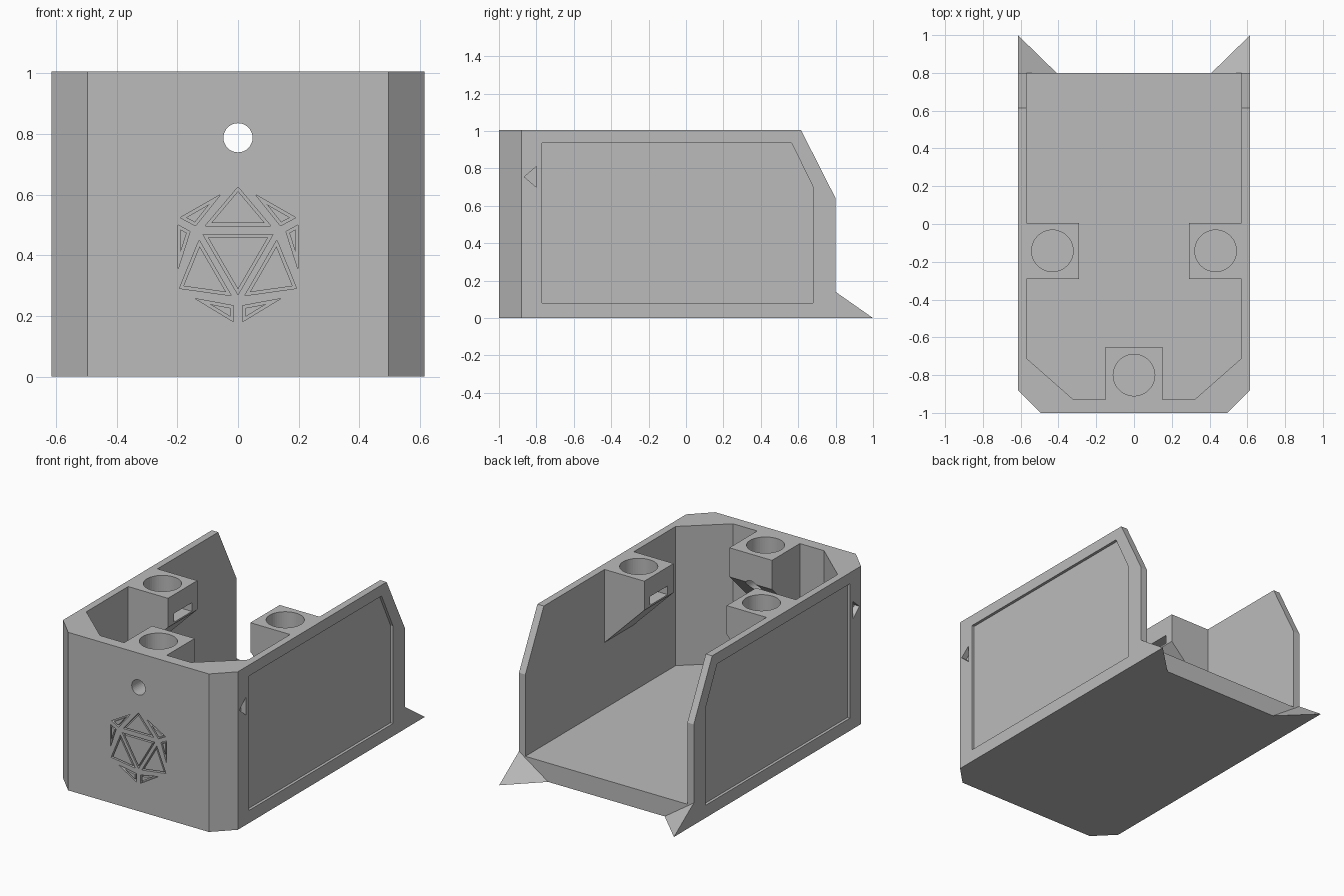
import bpy, bmesh, math
from mathutils import Vector

if "Cube" in bpy.data.objects:
    bpy.data.objects.remove(bpy.data.objects["Cube"], do_unlink=True)

grey = bpy.data.materials.new("plain_grey")
grey.use_nodes = True
grey.diffuse_color = (0.5, 0.5, 0.5, 1)
grey.node_tree.nodes["Principled BSDF"].inputs["Base Color"].default_value = (0.5, 0.5, 0.5, 1)

PLACE = {
    "x": lambda u, v, t: (t, u, v),
    "y": lambda u, v, t: (u, t, v),
    "z": lambda u, v, t: (u, v, t),
}


def add_object(name, bm):
    bmesh.ops.recalc_face_normals(bm, faces=bm.faces)
    mesh = bpy.data.meshes.new(name)
    bm.to_mesh(mesh)
    bm.free()
    mesh.materials.append(grey)
    obj = bpy.data.objects.new(name, mesh)
    bpy.context.collection.objects.link(obj)
    return obj


def prism(name, points, axis, start, end):
    """Extrude a flat outline along an axis."""
    bm = bmesh.new()
    low, high = ([bm.verts.new(PLACE[axis](u, v, t)) for u, v in points] for t in (start, end))
    bm.faces.new(low)
    bm.faces.new(high)
    n = len(points)
    for i in range(n):
        j = (i + 1) % n
        bm.faces.new((low[i], low[j], high[j], high[i]))
    return add_object(name, bm)


def circle(cx, cy, r, n=48):
    return [(cx + r * math.cos(2 * math.pi * i / n), cy + r * math.sin(2 * math.pi * i / n))
            for i in range(n)]


def rect(u0, u1, v0, v1):
    return [(u0, v0), (u1, v0), (u1, v1), (u0, v1)]


def combine(target, tool, operation="DIFFERENCE"):
    mod = target.modifiers.new(operation.title(), "BOOLEAN")
    mod.operation = operation
    mod.solver = "EXACT"
    mod.object = tool
    bpy.context.view_layer.objects.active = target
    bpy.ops.object.modifier_apply(modifier=mod.name)
    bpy.data.objects.remove(tool, do_unlink=True)


def mirrored(points):
    return [(-u, v) for u, v in points]


def shrink(tri, width):
    """Inset a triangle by an even border."""
    a, b, c = (Vector(p) for p in tri)
    la, lb, lc = (b - c).length, (c - a).length, (a - b).length
    total = la + lb + lc
    centre = (a * la + b * lb + c * lc) / total
    radius = abs((b - a).cross(c - a)) / total
    return [tuple(centre + (p - centre) * (1 - width / radius)) for p in (a, b, c)]


# Shell: chamfered box, hollow and open at the back and top
half = [(0.615, 0.8), (0.615, -0.88), (0.495, -1)]
body = prism("housing", half + mirrored(half)[::-1], "z", 0, 1.005)
room = [(0.57, 0.95), (0.57, -0.71), (0.32, -0.93)]
combine(body, prism("room_cut", room + mirrored(room)[::-1], "z", 0.12, 1.2))

# Sloped rear corners of the side walls
slope = [(0.615, 1.005), (0.8, 0.64), (0.95, 0.64), (0.95, 1.2), (0.516, 1.2)]
combine(body, prism("slope_cut", slope, "x", -0.8, 0.8))

# Recessed side panels and arrow notches
panel = [(-0.77, 0.08), (0.68, 0.08), (0.68, 0.70), (0.565, 0.935), (-0.77, 0.935)]
arrow = [(-0.865, 0.755), (-0.8, 0.81), (-0.8, 0.70)]
for side in (-1, 1):
    combine(body, prism("panel_cut", panel, "x", side * 0.597, side * 0.7))
    combine(body, prism("arrow_cut", arrow, "x", side * 0.58, side * 0.7))

# Bracketed magnet posts on the side and front walls
bracket = [(-0.02, 1.005), (0.28, 1.005), (0.28, 0.82), (-0.02, 0.52)]
for side in (-1, 1):
    shape = [(side * (0.57 - d), z) for d, z in bracket]
    combine(body, prism("side_post", shape, "y", -0.29, 0.005), "UNION")
    combine(body, prism("socket_cut", circle(side * 0.432, -0.142, 0.11), "z", 0.9, 1.2))
    slot = rect(side * 0.19, side * 0.39, 0.83, 0.885)
    combine(body, prism("slot_cut", slot, "y", -0.23, -0.05))
front = [(d - 0.93, z) for d, z in bracket]
combine(body, prism("front_post", front, "x", -0.15, 0.15), "UNION")
combine(body, prism("socket_cut", circle(0, -0.8, 0.11), "z", 0.9, 1.2))

# Round hole through the front wall and post
combine(body, prism("front_hole_cut", circle(0, 0.787, 0.048, 32), "y", -1.2, -0.5))

# Engraved faceted emblem: triangular grooves around raised islands
centre_facets = [
    [(0, 0.625), (0.108, 0.497), (-0.108, 0.497)],
    [(-0.115, 0.468), (0.115, 0.468), (0, 0.27)],
]
side_facets = [
    [(0.128, 0.45), (0.022, 0.267), (0.193, 0.291)],
    [(0.057, 0.60), (0.19, 0.524), (0.14, 0.497)],
    [(0.198, 0.50), (0.198, 0.353), (0.158, 0.478)],
    [(0.14, 0.257), (0.015, 0.234), (0.015, 0.181)],
]
facets = centre_facets + side_facets + [mirrored(f) for f in side_facets]
for number, facet in enumerate(facets):
    combine(body, prism("facet_cut", facet, "y", -1.1, -0.98))
    prism(f"emblem_facet_{number + 1}", shrink(facet, 0.009), "y", -1, -0.975)

# Pointed rear feet
for label, side in (("right", -1), ("left", 1)):
    bm = bmesh.new()
    corners = [(0.615, 1, 0), (0.615, 0.8, 0.14), (0.41, 0.8, 0), (0.615, 0.8, 0)]
    v = [bm.verts.new((side * x, y, z)) for x, y, z in corners]
    for i in range(4):
        bm.faces.new([v[k] for k in range(4) if k != i])
    add_object(f"rear_foot_{label}", bm)
